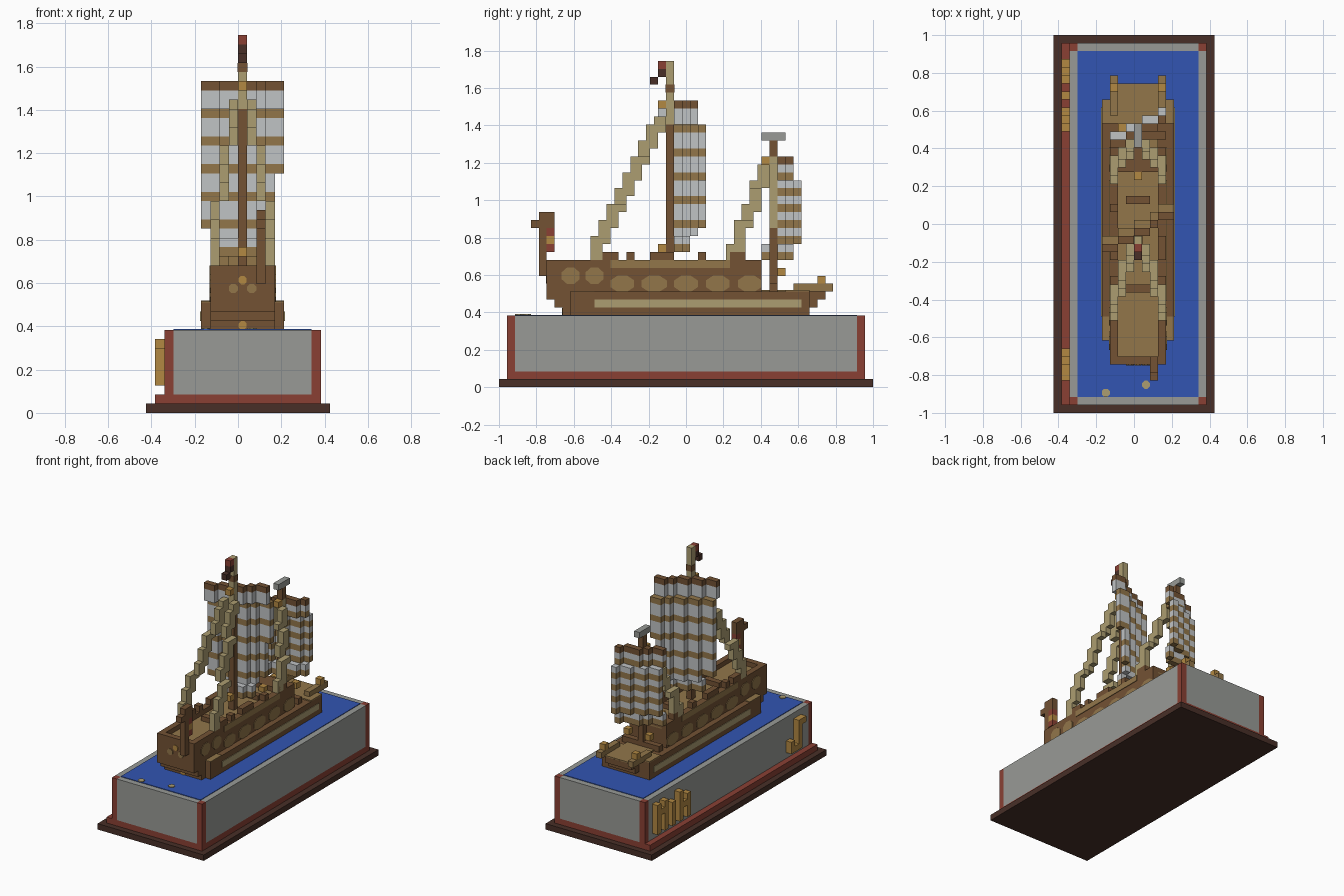
import bpy
import bmesh
import math
from mathutils import Matrix, Vector

old = bpy.data.objects.get("Cube")
if old:
    bpy.data.objects.remove(old)

V = 2 / 47          # block size
MID = 21            # x0 + x1 of the ship's centre line, in blocks


def material(name, r, g, b):
    def linear(c):
        c /= 255
        return c / 12.92 if c < 0.04 else ((c + 0.055) / 1.055) ** 2.4
    colour = (linear(r), linear(g), linear(b), 1)
    mat = bpy.data.materials.new(name)
    mat.use_nodes = True
    mat.diffuse_color = colour
    mat.node_tree.nodes["Principled BSDF"].inputs["Base Color"].default_value = colour
    return mat


dark = material("dark wood", 72, 47, 39)
red = material("red trim", 138, 64, 52)
grey = material("grey stone", 152, 154, 150)
blue = material("water blue", 50, 85, 178)
gold = material("gold", 178, 136, 66)
brown = material("brown wood", 115, 82, 52)
tan = material("tan wood", 146, 118, 74)
khaki = material("rope khaki", 172, 157, 113)
white = material("sail white", 192, 195, 197)


def finish(name, mat, bm):
    mesh = bpy.data.meshes.new(name)
    bm.to_mesh(mesh)
    bm.free()
    mesh.materials.append(mat)
    bpy.context.collection.objects.link(bpy.data.objects.new(name, mesh))


def blocks(name, mat, boxes, mirror=False):
    """Boxes as x0, x1, y0, y1, z0, z1 in blocks; mirror copies across the ship."""
    bm = bmesh.new()
    boxes = list(boxes)
    if mirror:
        boxes += [(MID - b[1], MID - b[0]) + tuple(b[2:]) for b in boxes]
    for x0, x1, y0, y1, z0, z1 in boxes:
        size = Vector((x1 - x0, y1 - y0, z1 - z0)) * V
        mid = Vector((x0 + x1 - 20, y0 + y1 - 47, z0 + z1)) * V / 2
        bmesh.ops.create_cube(bm, size=1, matrix=Matrix.Translation(mid) @ Matrix.Diagonal(size).to_4x4())
    finish(name, mat, bm)


def discs(name, mat, items, axis, sides=8):
    """Thin faceted plates at block centres x, y, z with half sizes a, b."""
    bm = bmesh.new()
    for x, y, z, a, b in items:
        turn = {"X": Matrix.Rotation(math.pi / 2, 4, "Y"),
                "Y": Matrix.Rotation(math.pi / 2, 4, "X"),
                "Z": Matrix.Identity(4)}[axis]
        scale = {"X": (1, a, b), "Y": (a, 1, b), "Z": (a, b, 1)}[axis]
        scale = Vector([s * V if s != 1 else 1 for s in scale])
        place = Matrix.Translation(Vector((x - 10, y - 23.5, z)) * V)
        spin = Matrix.Rotation(math.pi / sides, 4, "Z")
        bmesh.ops.create_cone(bm, cap_ends=True, segments=sides, radius1=1.08, radius2=1.08,
                              depth=0.009, matrix=place @ Matrix.Diagonal(scale).to_4x4() @ turn @ spin)
    finish(name, mat, bm)


# Display base
blocks("base_plate", dark, [(0, 20, 0, 47, 0, 1)])
blocks("base_skirt", red, [(1, 19, 1, 46, 1, 2)])
blocks("corner_posts", red, [(x, x + 1, y, y + 1, 2, 9) for x in (2, 18) for y in (1, 45)])
blocks("stone_body", grey, [(3, 18, 1, 46, 2, 9), (2, 3, 2, 45, 2, 9), (18, 19, 2, 45, 2, 9)])
blocks("water", blue, [(3, 18, 2, 45, 9, 9.1)])
discs("water_flecks", khaki, [(6.5, 2.5, 9.1, .5, .5), (11.5, 3.5, 9.1, .5, .5)], "Z")

# Gold relief on one long side
pillars = [(1, 2, y, y + 1, 3, top) for y, top in ((35, 7), (37, 8), (39, 7), (41, 8), (43, 8))]
blocks("relief_frieze", gold, pillars + [(1, 2, 36, 38, 5, 6), (1, 2, 42, 43, 6, 7)])
blocks("relief_ornament", gold, [(1, 2, 5, 6, 3, 8), (1, 2, 4, 5, 7, 8), (1, 2, 6, 7, 3, 4), (1, 2, 7, 8, 3, 5)])

# Lower hull, flaring outward at both ends
lower = []
for step in range(3):
    z = 9 + step
    lower += [(6, 15, 9, 39, z, z + 1),
              (7, 14, 8 - step, 9, z, z + 1),
              (8, 13, 39, 39.01 + step, z, z + 1)]
blocks("lower_hull", brown, lower)
blocks("side_stripe", khaki, [(5.9, 6, 12, 38, 10, 11)], mirror=True)
blocks("stern_ledge", tan, [(6, 7, 9, 12, 12, 12.1)], mirror=True)

# Upper hull, deck and gunwales
blocks("upper_hull", brown, [(7, 14, 6, 33, 12, 15)])
blocks("deck", tan, [(8, 13, 7, 33, 15, 15.2)])
blocks("gunwales", brown, [(7, 8, 6, 33, 15, 16)], mirror=True)
blocks("stern_rail", brown, [(8, 13, 6, 7, 15, 16)])
blocks("gunwale_stripe", tan, [(6.9, 7, 14, 29, 15, 16)], mirror=True)
blocks("rail_posts", brown, [(7, 8, a, b, 16, 17) for a, b in
                             ((13, 15), (16, 17), (19, 22), (25, 26), (29, 31))], mirror=True)
blocks("deck_hatches", brown, [(8, 13, 30, 33, 15.2, 16), (9, 12, 15, 16, 15.2, 16), (9, 12, 26, 27, 15.2, 16)])
blocks("deck_chest", gold, [(10, 11, 29, 30, 15.2, 16)])

# Round panels along the hull
panels = [(y, z, half) for y, z, half in ((9, 14, 1.15), (12, 14, 1.15), (15.5, 13, 1.5), (19.5, 13, 1.6),
                                        (23.5, 13, 1.5), (27.5, 13, 1.5), (31.5, 13, 1.5))]
discs("hull_panels", tan, [(x, y, z, half, 1.01) for y, z, half in panels for x in (7, 14)], "X")
discs("stern_studs", tan, [(10.5 + s, 6, 13.5, .5, .5) for s in (-1, 1)], "Y")
discs("stern_lights", gold, [(10.5, 6, 14.4, .45, .45), (10.5, 8, 9.5, .45, .45)], "Y")

# Bow platform
blocks("bow_deck", tan, [(8, 13, 33, 41, 12, 12.2), (6, 8, 36, 39, 12, 12.2), (13, 15, 36, 39, 12, 12.2)])
blocks("bow_rails", tan, [(7, 8, 37, 42, 12, 13)], mirror=True)
blocks("bow_knobs", gold, [(7, 8, 40, 41, 13, 14)], mirror=True)
blocks("bow_cleats", gold, [(8, 9, 35, 36, 14, 15)], mirror=True)
blocks("bow_cross_beam", brown, [(7, 14, 34, 35, 12, 13)])

# Stern lantern post
blocks("stern_post", brown, [(12, 13, 5, 6, 14, 22), (12, 13, 4, 5, 20, 21), (12, 13, 6, 7, 20, 22)])
blocks("stern_lantern", red, [(12, 13, 6, 7, 17, 18), (12, 13, 6, 7, 19, 20)])
blocks("stern_lantern_glow", gold, [(12, 13, 6, 7, 18, 19)])


def mast(name, y, z0, split, top):
    blocks(name, brown, [(10, 11, y, y + 1, z0, split)])
    blocks(name + "_upper", khaki, [(10, 11, y, y + 1, split, top)])


mast("main_mast", 21, 15, 33, 41)
mast("fore_mast", 34, 12, 20, 29)
blocks("main_mast_ring", brown, [(9.95, 11.05, 20.95, 22.05, 37, 38)])
blocks("fore_mast_head", brown, [(10, 11, 34, 35, 29, 31)])
blocks("fore_pennant", grey, [(10, 11, 33, 36, 31, 32)])
blocks("mast_caps", gold, [(10, 11, 20, 21, 35, 36), (10, 11, 33, 34, 28, 29), (10, 11, 20, 21, 17, 18)])
blocks("main_flag_red", red, [(10, 11, 20, 21, 40, 41)])
blocks("main_flag_dark", dark, [(10, 11, 20, 21, 39, 40), (10, 11, 19, 20, 38, 39)])


def sail(name, x0, x1, y0, z0, z1, pitch, slope, keep):
    """Battened sail set diagonally, its ends stepped back one block."""
    cloth, battens, yard = [], [], []
    for z in range(z0, z1 + 1):
        back = 1 if z < z0 + 2 or z > z1 - 3 else 0
        for x in range(x0, x1):
            if not keep(x, z):
                continue
            y = y0 + math.floor((x - x0) * slope) - back
            if x == 10 and y <= y0:
                y = y0 + 1
            group = yard if z == z1 else battens if (z - z0) % pitch == 0 else cloth
            group.append((x, x + 1, y, y + 1, z, z + 1))
    blocks(name + "_cloth", white, cloth)
    blocks(name + "_battens", tan, battens)
    blocks(name + "_yard", brown, yard)


def main_shape(x, z):
    return (x < 14 or z >= 26) and (z >= 20 or 8 <= x <= 12)


sail("main_sail", 6, 15, 21, 17, 35, 3, 4 / 7, main_shape)
sail("fore_sail", 7, 14, 34, 16, 28, 2, 4 / 7, lambda x, z: x != 10 or z > 0)


def shrouds(name, start, end):
    """Pair of stepped ropes from the gunwales up to the mast."""
    (xa, ya, za), (xb, yb, zb) = start, end
    steps = []
    for z in range(za, zb):
        t, u = (z - za) / (zb - za), (z + 1 - za) / (zb - za)
        x = math.floor(xa + (xb - xa) * t)
        y0, y1 = (math.floor(ya + (yb - ya) * f) for f in (t, u))
        steps.append((x, x + 1, y0 - 0.5, y1 + 1, z, z + 1))
    blocks(name, khaki, steps, mirror=True)


shrouds("main_shrouds", (7, 12, 16), (9.9, 20.9, 34))
shrouds("fore_shrouds", (7, 29.5, 16), (9.9, 33.9, 28))
